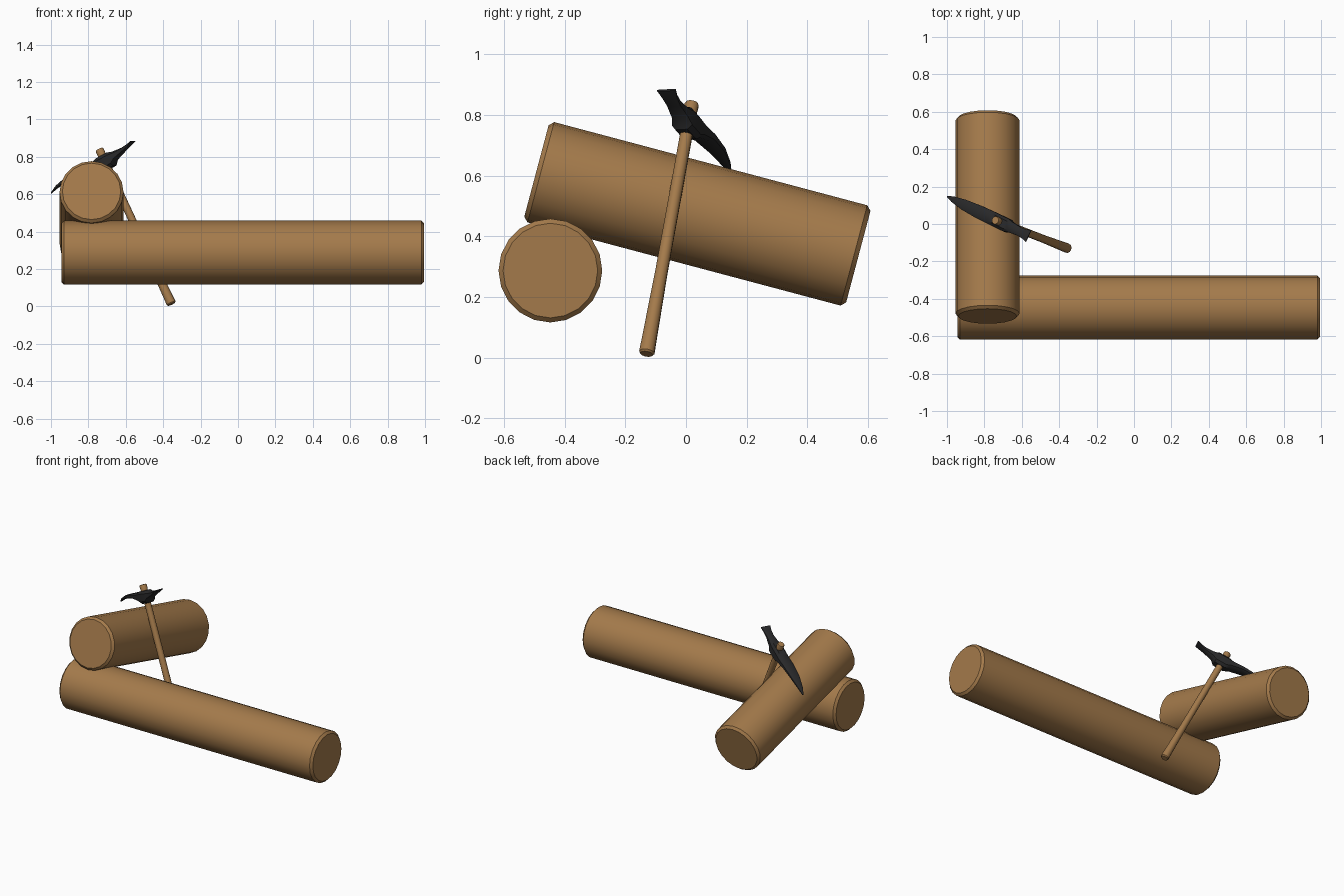
import bpy, bmesh, math
from mathutils import Vector, Matrix

cube = bpy.data.objects.get("Cube")
if cube:
    bpy.data.objects.remove(cube, do_unlink=True)


def material(name, color):
    m = bpy.data.materials.new(name)
    m.use_nodes = True
    m.diffuse_color = (*color, 1)
    bsdf = m.node_tree.nodes["Principled BSDF"]
    bsdf.inputs["Base Color"].default_value = (*color, 1)
    bsdf.inputs["Roughness"].default_value = 0.8
    return m


wood = material("brown wood", (0.37, 0.195, 0.07))
iron = material("black iron", (0.021, 0.021, 0.022))


def loft(name, rings, mat, angle):
    """Skin a list of equal-length point rings and cap both ends."""
    bm = bmesh.new()
    loops = [[bm.verts.new(p) for p in ring] for ring in rings]
    for a, b in zip(loops, loops[1:]):
        for i in range(len(a)):
            j = (i + 1) % len(a)
            bm.faces.new((a[i], a[j], b[j], b[i]))
    bm.faces.new(loops[0])
    bm.faces.new(loops[-1])
    bmesh.ops.recalc_face_normals(bm, faces=bm.faces)
    mesh = bpy.data.meshes.new(name)
    bm.to_mesh(mesh)
    bm.free()
    obj = bpy.data.objects.new(name, mesh)
    bpy.context.collection.objects.link(obj)
    mesh.materials.append(mat)
    bpy.ops.object.select_all(action='DESELECT')
    obj.select_set(True)
    bpy.context.view_layer.objects.active = obj
    bpy.ops.object.shade_smooth_by_angle(angle=math.radians(angle))
    return obj


def turned(name, start, end, profile, sides, mat):
    """Round part from start to end; profile is (distance, radius)."""
    start, end = Vector(start), Vector(end)
    rot = (end - start).to_track_quat('Z', 'Y')
    rings = []
    for dist, r in profile:
        ring = []
        for i in range(sides):
            a = math.tau * i / sides
            ring.append(start + rot @ Vector((r * math.cos(a), r * math.sin(a), dist)))
        rings.append(ring)
    return loft(name, rings, mat, 30)


def log(name, start, end):
    length = (Vector(end) - Vector(start)).length
    c, r = 0.015, 0.171
    profile = [(0, r - c), (c, r), (length - c, r), (length, r - c)]
    return turned(name, start, end, profile, 20, wood)


# Two logs, one leaning on the other
log("lying_log", (-0.945, -0.447, 0.287), (0.995, -0.447, 0.287))
log("leaning_log", (-0.783, -0.493, 0.615), (-0.783, 0.568, 0.333))

# Pick handle
foot, top = Vector((-0.355, -0.13, 0.012)), Vector((-0.742, 0.02, 0.84))
n = (top - foot).length
turned("pick_handle", foot, top,
       [(0, 0.021), (0.006, 0.026), (0.05, 0.025), (0.3, 0.021),
        (n - 0.05, 0.021), (n - 0.008, 0.024), (n, 0.02)], 12, wood)

# Pick head: point on one side, flared chisel on the other
up = (top - foot).normalized()
along = Vector((0.78, -0.38, 0.5))
along = (along - up * along.dot(up)).normalized()
side = up.cross(along)
centre = Vector((-0.705, 0.005, 0.772))
# (distance along head, rise, half width, half thickness)
stations = [(-0.365, -0.002, 0.004, 0.003), (-0.32, 0.012, 0.016, 0.007),
            (-0.24, 0.022, 0.029, 0.011), (-0.14, 0.019, 0.036, 0.016),
            (-0.065, 0.006, 0.037, 0.027), (-0.036, 0, 0.037, 0.04),
            (0.036, 0, 0.037, 0.04), (0.06, 0.007, 0.03, 0.024),
            (0.12, 0.013, 0.024, 0.012), (0.16, 0.02, 0.027, 0.007),
            (0.19, 0.028, 0.034, 0.003)]
corners = [(-1, -0.6), (-0.6, -1), (0.6, -1), (1, -0.6),
           (1, 0.6), (0.6, 1), (-0.6, 1), (-1, 0.6)]
loft("pick_head",
     [[centre + along * d + side * (w * u) + up * (h + t * v) for u, v in corners]
      for d, h, w, t in stations], iron, 35)
